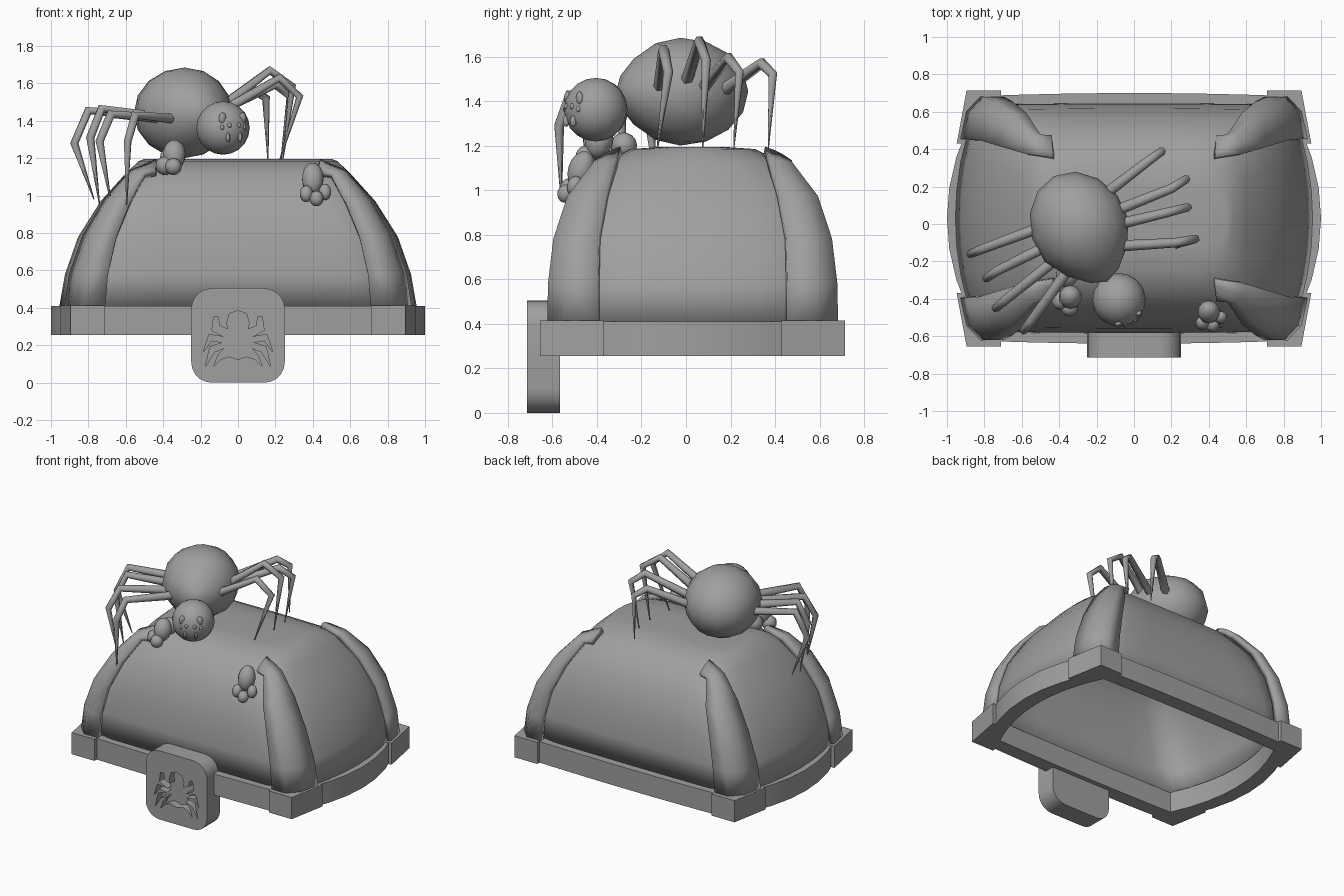
import bpy, bmesh, math
from mathutils import Vector, Matrix

cube = bpy.data.objects.get("Cube")
if cube:
    bpy.data.objects.remove(cube, do_unlink=True)

GREY = (0.35, 0.35, 0.35, 1)
grey = bpy.data.materials.new("stone_grey")
grey.use_nodes = True
grey.diffuse_color = GREY
grey.node_tree.nodes["Principled BSDF"].inputs["Base Color"].default_value = GREY

CENTRE_Y = 0.03
BASE, FOOT = 0.255, 0.41
made = []


def add(name, bm, loc=(0, 0, 0), recalc=True):
    if recalc:
        bmesh.ops.recalc_face_normals(bm, faces=bm.faces)
    mesh = bpy.data.meshes.new(name)
    bm.to_mesh(mesh)
    bm.free()
    mesh.materials.append(grey)
    ob = bpy.data.objects.new(name, mesh)
    ob.location = loc
    bpy.context.collection.objects.link(ob)
    made.append(ob)
    return ob


def plan(x_mid, x_corner, y_mid, y_corner, corner=1, n=8):
    """Rectangle with bulging sides, anticlockwise; corner < 1 pulls the corners in."""
    pts = []
    for sign in (1, -1):
        for i in range(n):
            t = -1 + 2 * i / n
            k = corner if i == 0 else 1
            pts.append((k * sign * (x_corner + (x_mid - x_corner) * (1 - t * t)), k * sign * y_corner * t))
        for i in range(n):
            t = 1 - 2 * i / n
            k = corner if i == 0 else 1
            pts.append((k * sign * x_corner * t, k * sign * (y_corner + (y_mid - y_corner) * (1 - t * t))))
    return pts


def bridge(bm, a, b):
    for i in range(len(a)):
        j = (i + 1) % len(a)
        bm.faces.new((a[i], a[j], b[j], b[i]))


def prism(outline, lo, hi, to3d):
    bm = bmesh.new()
    a = [bm.verts.new(to3d(u, v, lo)) for u, v in outline]
    b = [bm.verts.new(to3d(u, v, hi)) for u, v in outline]
    bridge(bm, a, b)
    bm.faces.new(a)
    bm.faces.new(b)
    return bm


def solidify(ob, thickness):
    mod = ob.modifiers.new("thickness", 'SOLIDIFY')
    mod.thickness = thickness
    mod.offset = -1


def mirror_corners(ob):
    mod = ob.modifiers.new("four_corners", 'MIRROR')
    mod.use_axis = (True, True, False)


# Lid shell: height, side middle x, corner x, front y, strap edge x, strap edge y
levels = [
    (FOOT, .955, .84, .615, .71, .425),
    (.58, .925, .82, .612, .695, .425),
    (.78, .855, .755, .588, .65, .42),
    (.97, .735, .65, .525, .575, .385),
    (1.12, .60, .53, .41, .50, .345),
]
bm = bmesh.new()
rings = []
for z, xm, xc, y, _, _ in levels + [(1.185, .53, .45, .28, 0, 0)]:
    rings.append([bm.verts.new((px, py, z)) for px, py in plan(xm, xc, y, y - .008, .95)])
for a, b in zip(rings, rings[1:]):
    bridge(bm, a, b)
ridge = [bm.verts.new((v.co.x * .95, v.co.y * .5, 1.195)) for v in rings[-1]]
bridge(bm, rings[-1], ridge)
bm.faces.new(ridge)
solidify(add("lid_shell", bm, (0, CENTRE_Y, 0), recalc=False), .05)

# Rim band around the foot of the lid
bm = bmesh.new()
outer, inner = plan(1, .80, .67, .655), plan(.89, .76, .56, .55)
loops = [[bm.verts.new((x, y, z)) for x, y in shape]
         for shape, z in ((outer, BASE), (outer, FOOT), (inner, FOOT), (inner, BASE))]
for i in range(4):
    bridge(bm, loops[i], loops[(i + 1) % 4])
add("rim_band", bm, (0, CENTRE_Y, 0))

# Corner plates on the rim
plate = [(.71, .685), (.895, .685), (.948, .40), (.84, .40), (.77, .56), (.71, .56)]
mirror_corners(add("rim_corner_plates", prism(plate, BASE, FOOT + .004, lambda x, y, z: (x, y, z)),
                   (0, CENTRE_Y, 0)))

# Straps that climb the four corners, rounded across the corner
LIFT = .038
bm = bmesh.new()
rows = []
for i, (z, xm, xc, y, edge_x, edge_y) in enumerate(levels):
    side_x = xc + (xm - xc) * (1 - (edge_y / y) ** 2) + .028
    front, side = Vector((edge_x, y + LIFT, z)), Vector((side_x, edge_y, z + .004 * i))
    corner = Vector((xc + LIFT, y + LIFT, z + .002 * i))
    rows.append([front, front.lerp(corner, .65), side.lerp(corner, .65), side])
rows.append([Vector((.44, .445 - .04 * i, h)) for i, h in enumerate((1.135, 1.162, 1.182, 1.196))])
rows = [[bm.verts.new(p) for p in row] for row in rows]
for a, b in zip(rows, rows[1:]):
    for i in range(3):
        bm.faces.new((a[i + 1], a[i], b[i], b[i + 1]))
straps = add("corner_straps", bm, (0, CENTRE_Y, 0), recalc=False)
mirror_corners(straps)
solidify(straps, .04)

# Clasp with rounded corners
outline = []
for k, (cx, cz) in enumerate(((.14, .395), (-.14, .395), (-.14, .11), (.14, .11))):
    for i in range(6):
        a = math.pi / 2 * (k + i / 5)
        outline.append((cx + .11 * math.cos(a), cz + .11 * math.sin(a)))
upright = lambda x, z, y: (x, y, z)
clasp = add("clasp", prism(outline, -.715, -.565, upright))

# Spider-shaped recess in the clasp
half = [(.045, .37), (.06, .32), (.052, .285), (.10, .305), (.105, .35), (.13, .35), (.14, .28),
        (.075, .245), (.155, .258), (.185, .165), (.14, .225), (.08, .215), (.15, .192),
        (.175, .085), (.125, .165), (.075, .185), (.11, .14), (.13, .085), (.09, .125), (.05, .14)]
emblem = [(0, .385)] + half + [(0, .125)] + [(-x, z) for x, z in reversed(half)]
cutter = add("clasp_cutter", prism(emblem, -.80, -.66, upright))
cutter.hide_render = True
cut = clasp.modifiers.new("recess", 'BOOLEAN')
cut.operation, cut.solver, cut.object = 'DIFFERENCE', 'EXACT', cutter
bpy.context.view_layer.objects.active = clasp
bpy.ops.object.modifier_apply(modifier="recess")
made.remove(cutter)
bpy.data.objects.remove(cutter, do_unlink=True)

# Spider: local +y points to the face
turn = Matrix.Rotation(math.atan2(-.45, -.89), 4, 'Z')


def ball(name, loc, size, segments=16, rings_n=10, tilt=turn, taper=0):
    bm = bmesh.new()
    bmesh.ops.create_uvsphere(bm, u_segments=segments, v_segments=rings_n, radius=1)
    for v in bm.verts:
        if v.co.y > 0:
            k = 1 - taper * v.co.y ** 2
            v.co.x *= k
            v.co.z *= k
        v.co = Vector([c * s for c, s in zip(v.co, size)])
    bm.transform(tilt)
    return add(name, bm, loc)


ball("spider_abdomen", (-.285, -.025, 1.443), (.262, .315, .242), 14, 8, taper=.34)
head_at = Vector((-.08, -.405, 1.362))
ball("spider_head", head_at, (.143, .143, .143))


def on_head(x, y, z, reach=.137):
    return head_at + turn.to_3x3() @ (Vector((x, y, z)).normalized() * reach)


for side, word in ((1, "right"), (-1, "left")):
    ball(f"{word}_large_eye", on_head(side * .45, .85, .38), (.022, .014, .032), 10, 6)
    ball(f"{word}_small_eye", on_head(side * .2, .95, .1), (.012, .012, .014), 8, 6)
    ball(f"{word}_outer_eye", on_head(side * .48, .88, .02), (.012, .012, .014), 8, 6)
    ball(f"{word}_fang", on_head(side * .25, .9, -.35, .145), (.011, .016, .026), 8, 6)

# Legs: root, peak, knee, tip
legs = {
    "left": [((-.18, .14, 1.43), (.08, .34, 1.57), (.15, .39, 1.52), (.16, .37, 1.19)),
             ((-.15, .05, 1.43), (.20, .19, 1.595), (.28, .24, 1.53), (.23, .215, 1.19)),
             ((-.12, -.01, 1.45), (.17, .06, 1.67), (.29, .09, 1.585), (.24, .075, 1.19)),
             ((-.12, -.12, 1.43), (.22, -.10, 1.63), (.33, -.08, 1.53), (.22, -.13, 1.18))],
    "right": [((-.45, 0, 1.42), (-.80, -.13, 1.455), (-.875, -.16, 1.28), (-.77, -.13, .98)),
              ((-.43, -.10, 1.42), (-.73, -.25, 1.465), (-.79, -.29, 1.31), (-.74, -.27, .95)),
              ((-.38, -.16, 1.41), (-.68, -.40, 1.435), (-.74, -.45, 1.29), (-.68, -.43, .97)),
              ((-.32, -.20, 1.41), (-.55, -.52, 1.43), (-.59, -.57, 1.29), (-.595, -.56, .95))],
}
for word, paths in legs.items():
    for i, path in enumerate(paths, 1):
        curve = bpy.data.curves.new(f"{word}_leg_{i}", 'CURVE')
        curve.dimensions = '3D'
        curve.bevel_depth = .028
        curve.bevel_resolution = 1
        curve.use_fill_caps = True
        spline = curve.splines.new('POLY')
        spline.points.add(3)
        for point, co, r in zip(spline.points, path, (1.1, .9, .8, .1)):
            point.co = (*co, 1)
            point.radius = r
        curve.materials.append(grey)
        leg = bpy.data.objects.new(curve.name, curve)
        bpy.context.collection.objects.link(leg)

# Egg clusters
eggs = [((.40, -.47, 1.09), .06, .088), ((.365, -.53, 1.01), .036, .045), ((.42, -.54, .985), .038, .042),
        ((.465, -.50, 1.02), .034, .045), ((-.34, -.39, 1.22), .062, .08),
        ((-.39, -.41, 1.16), .052, .05), ((-.345, -.45, 1.155), .045, .045), ((-.36, -.28, 1.2), .06, .06)]
lean = Matrix.Rotation(-.3, 4, 'X')
for i, (loc, r, h) in enumerate(eggs, 1):
    ball(f"egg_{i}", loc, (r, r, h), 10, 8, tilt=lean)

# Smooth shading with sharp edges kept
bpy.ops.object.select_all(action='DESELECT')
for ob in made:
    ob.select_set(True)
bpy.context.view_layer.objects.active = clasp
bpy.ops.object.shade_smooth_by_angle(angle=math.radians(50))
